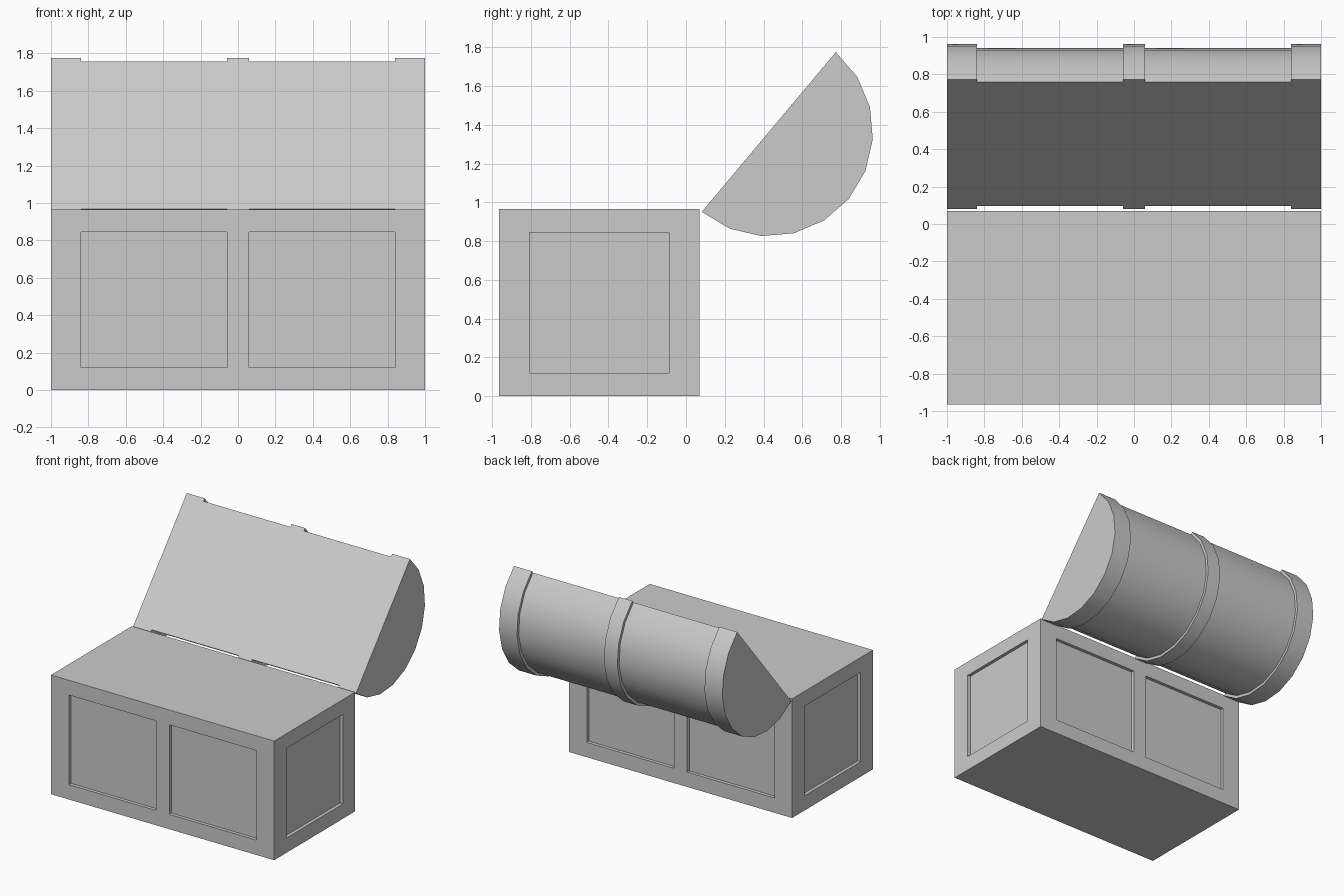
import bpy, bmesh, math
from mathutils import Matrix, Vector

if "Cube" in bpy.data.objects:
    bpy.data.objects.remove(bpy.data.objects["Cube"])

Y0, Y1, H = -0.965, 0.07, 0.965   # body extents
D = 0.027                         # panel recess depth
YC = (Y0 + Y1) / 2


def add_box(bm, lo, hi):
    lo, hi = Vector(lo), Vector(hi)
    bmesh.ops.create_cube(bm, size=1, matrix=Matrix.Translation((lo + hi) / 2)
                          @ Matrix.Diagonal((*(hi - lo), 1)))


def finish(bm, name):
    bmesh.ops.recalc_face_normals(bm, faces=bm.faces)
    me = bpy.data.meshes.new(name)
    bm.to_mesh(me)
    bm.free()
    ob = bpy.data.objects.new(name, me)
    bpy.context.collection.objects.link(ob)
    return ob


# Chest body
bm = bmesh.new()
add_box(bm, (-1, Y0, 0), (1, Y1, H))
body = finish(bm, "chest_body")

# Recessed panels: two on front and back, one on each end
bm = bmesh.new()
for x0, x1 in ((-0.84, -0.06), (0.06, 0.84)):
    for y in (Y0, Y1):
        add_box(bm, (x0, y - D, 0.12), (x1, y + D, 0.845))
for x in (-1, 1):
    add_box(bm, (x - D, YC - 0.36, 0.12), (x + D, YC + 0.36, 0.845))
cutter = finish(bm, "panel_cutter")
cutter.hide_render = True
cutter.hide_set(True)
mod = body.modifiers.new("panels", 'BOOLEAN')
mod.operation = 'DIFFERENCE'
mod.solver = 'EXACT'
mod.object = cutter

# Open barrel lid: half-round rings swept along x, raised at the three bands
R, r, N = 0.538, 0.515, 10
CY, CZ, TILT = 0.427, 1.3625, math.radians(230)
stations = [(-1, R), (-0.84, R), (-0.84, r), (-0.06, r), (-0.06, R),
            (0.06, R), (0.06, r), (0.84, r), (0.84, R), (1, R)]
bm = bmesh.new()
rings = []
for x, rad in stations:
    angles = [TILT + math.pi * i / N for i in range(N + 1)]
    rings.append([bm.verts.new((x, CY + rad * math.cos(a), CZ + rad * math.sin(a)))
                  for a in angles])
for a, b in zip(rings, rings[1:]):
    for i in range(N):
        bm.faces.new((a[i], a[i + 1], b[i + 1], b[i]))
bm.faces.new(rings[0])
bm.faces.new(rings[-1][::-1])
# Flat underside of the lid
bm.faces.new([k[0] for k in rings] + [k[-1] for k in reversed(rings)])
lid = finish(bm, "chest_lid")

bpy.ops.object.select_all(action='DESELECT')
lid.select_set(True)
bpy.context.view_layer.objects.active = lid
bpy.ops.object.shade_smooth_by_angle(angle=math.radians(30))
